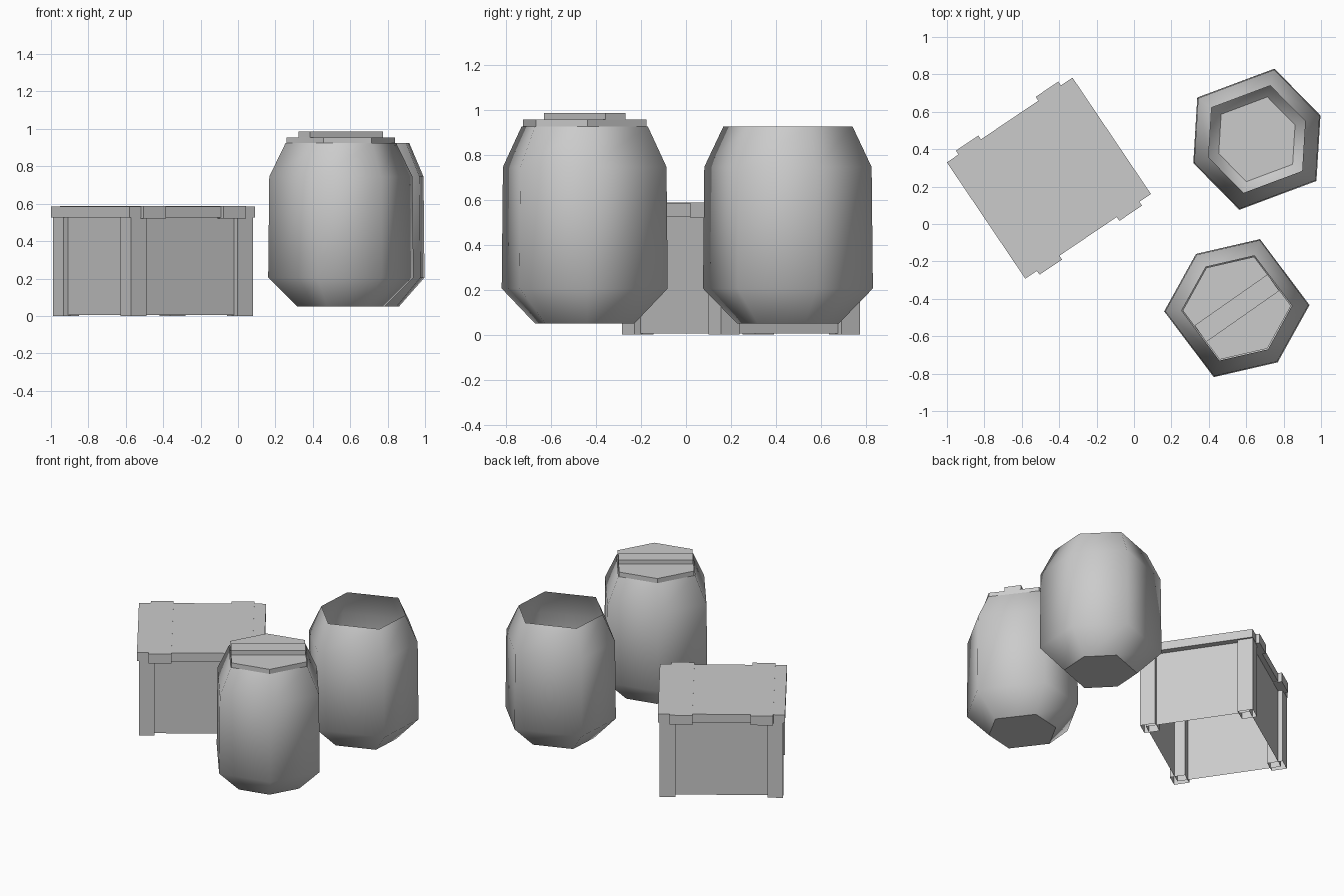
import bpy, bmesh, math
from mathutils import Matrix, Vector

if "Cube" in bpy.data.objects:
    bpy.data.objects.remove(bpy.data.objects["Cube"])

grey = bpy.data.materials.new("plain_grey")
grey.diffuse_color = (0.6, 0.6, 0.6, 1)
grey.use_nodes = True
grey.node_tree.nodes["Principled BSDF"].inputs["Base Color"].default_value = grey.diffuse_color


def finish(bm, name, loc=(0, 0, 0), deg=0):
    me = bpy.data.meshes.new(name)
    bm.to_mesh(me)
    bm.free()
    me.materials.append(grey)
    ob = bpy.data.objects.new(name, me)
    ob.location = loc
    ob.rotation_euler.z = math.radians(deg)
    bpy.context.collection.objects.link(ob)
    return ob


def box(bm, x0, x1, y0, y1, z0, z1, open_bottom=False):
    m = Matrix.Translation(((x0 + x1) / 2, (y0 + y1) / 2, (z0 + z1) / 2)) \
        @ Matrix.Diagonal((x1 - x0, y1 - y0, z1 - z0, 1))
    verts = bmesh.ops.create_cube(bm, size=1, matrix=m)["verts"]
    if open_bottom:
        low = [f for f in {f for v in verts for f in v.link_faces}
               if all(v.co.z < z0 + 1e-4 for v in f.verts)]
        bmesh.ops.delete(bm, geom=low, context='FACES_ONLY')


# slightly stretched hexagon shared by barrels and their lid
HEX = [(math.radians(a), r) for a, r in
       ((-34.5, .389), (34.5, .389), (90, .363), (145.5, .389), (214.5, .389), (270, .363))]


def hex_ring(bm, scale, z):
    return [bm.verts.new((r * scale * math.cos(a), r * scale * math.sin(a), z)) for a, r in HEX]


def skin(bm, profile):
    rings = [hex_ring(bm, s, z) for s, z in profile]
    for a, b in zip(rings, rings[1:]):
        for i in range(6):
            j = (i + 1) % 6
            bm.faces.new((a[i], a[j], b[j], b[i]))
    return rings


# ---- barrels: open smooth hexagonal shells with a flat base
def barrel(name, loc, deg):
    bm = bmesh.new()
    rings = skin(bm, ((.6, .05), (1, .205), (.985, .745), (.76, .925)))
    for f in bm.faces:
        f.smooth = True
    base = bm.faces.new(rings[0][::-1])
    for e in base.edges:
        e.smooth = False
    return finish(bm, name, loc, deg)


A, B = (.55, -.45, 0), (.657, .453, 0)
barrel("closed_barrel", A, 37)
barrel("open_barrel", B, 110.5)

# ---- barrel lid with a plank handle
bm = bmesh.new()
rings = skin(bm, ((.745, .92), (.745, .955)))
bm.faces.new(rings[0][::-1])
bm.faces.new(rings[1])
finish(bm, "barrel_lid", A, 37)
bm = bmesh.new()
box(bm, -.238, .238, -.054, .054, .955, .985)
finish(bm, "lid_plank", A, 35)

# ---- crate
C, TURN = (-.455, .245, 0), 34
PX, PY, TOP = .393, .373, .525

# corner posts
bm = bmesh.new()
for sx in (-1, 1):
    for sy in (-1, 1):
        xs = sorted((sx * PX, sx * (PX - .1)))
        ys = sorted((sy * PY, sy * (PY - .1)))
        box(bm, *xs, *ys, 0, TOP, open_bottom=True)
finish(bm, "crate_posts", C, TURN)

# recessed side walls, open underneath
bm = bmesh.new()
wx, wy = PX - .03, PY - .03
box(bm, -wx, wx, -wy, wy, .004, TOP, open_bottom=True)
finish(bm, "crate_walls", C, TURN)

# lid slab
bm = bmesh.new()
box(bm, -.405, .405, -.375, .375, TOP, .584)
finish(bm, "crate_lid", C, TURN)

# two straps wrapped over the lid
bm = bmesh.new()
for s in (-1, 1):
    xs = sorted((s * .185, s * .33))
    box(bm, *xs, -.4, .4, TOP - .004, .587)
finish(bm, "lid_straps", C, TURN)
